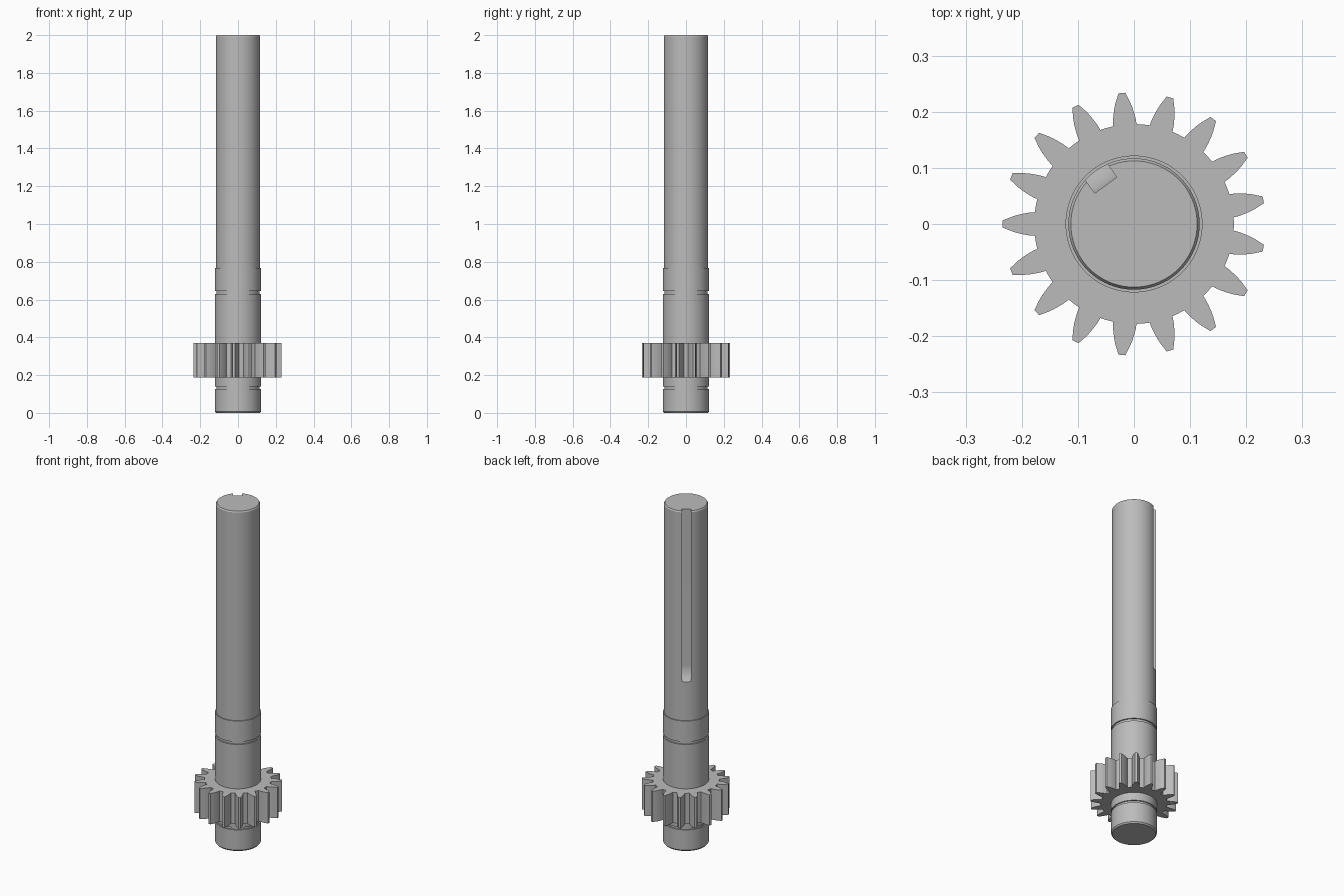
import bpy, bmesh, math
from mathutils import Matrix

cube = bpy.data.objects.get("Cube")
if cube:
    bpy.data.objects.remove(cube, do_unlink=True)

# Single plain steel colour
steel = bpy.data.materials.new("steel_grey")
steel.use_nodes = True
GREY = (0.5, 0.5, 0.5, 1)
steel.diffuse_color = GREY
steel.node_tree.nodes["Principled BSDF"].inputs["Base Color"].default_value = GREY


def finish(name, bm):
    """Turn a bmesh into a named steel object."""
    bmesh.ops.recalc_face_normals(bm, faces=bm.faces)
    mesh = bpy.data.meshes.new(name)
    bm.to_mesh(mesh)
    bm.free()
    obj = bpy.data.objects.new(name, mesh)
    mesh.materials.append(steel)
    bpy.context.collection.objects.link(obj)
    return obj


def activate(obj):
    bpy.ops.object.select_all(action="DESELECT")
    obj.select_set(True)
    bpy.context.view_layer.objects.active = obj


def bridge(bm, a, b):
    """Join two closed rings of vertices with quads."""
    n = len(a)
    for i in range(n):
        j = (i + 1) % n
        bm.faces.new((a[i], a[j], b[j], b[i]))


# Stepped shaft, turned from a (radius, height) profile
R_BIG, R_TOP, R_GROOVE, SEGMENTS = 0.122, 0.117, 0.115, 96
profile = [(0.116, 0), (R_BIG, 0.008)]
for low, high in ((0.127, 0.14), (0.63, 0.645)):
    profile += [(R_BIG, low), (R_GROOVE, low), (R_GROOVE, high), (R_BIG, high)]
profile += [(R_BIG, 0.768), (R_TOP, 0.768), (R_TOP, 1.993), (0.1125, 2)]

bm = bmesh.new()
rings = []
for r, z in profile:
    angles = [math.tau * i / SEGMENTS for i in range(SEGMENTS)]
    rings.append([bm.verts.new((r * math.cos(a), r * math.sin(a), z)) for a in angles])
for lower, upper in zip(rings, rings[1:]):
    bridge(bm, lower, upper)
bm.faces.new(rings[0])
bm.faces.new(rings[-1])
shaft = finish("shaft", bm)

# Keyway cutter: flat floor with a curved run-out at its lower end
FLOOR, RUNOUT, KEY_END, HALF_WIDTH = 0.0855, 0.13, 1.08, 0.0243
side = [(0.16, 2.1), (FLOOR, 2.1)]
for i in range(13):
    t = math.radians(50) * i / 12
    side.append((FLOOR + RUNOUT * (1 - math.cos(t)), KEY_END - RUNOUT * math.sin(t)))
side.append((0.16, side[-1][1]))
bm = bmesh.new()
left = [bm.verts.new((r, HALF_WIDTH, z)) for r, z in side]
right = [bm.verts.new((r, -HALF_WIDTH, z)) for r, z in side]
bridge(bm, left, right)
bm.faces.new(left)
bm.faces.new(right)
bm.transform(Matrix.Rotation(math.radians(126), 4, "Z"))
cutter = finish("keyway_cutter", bm)
cutter.hide_render = True

activate(shaft)
cut = shaft.modifiers.new("keyway", "BOOLEAN")
cut.operation = "DIFFERENCE"
cut.solver = "EXACT"
cut.object = cutter
bpy.ops.object.modifier_apply(modifier=cut.name)
bpy.data.objects.remove(cutter, do_unlink=True)

# Pinion gear: one tooth flank (radius, half width), mirrored and repeated
TEETH, Z_LOW, Z_HIGH = 17, 0.188, 0.369
flank = [(0.178, 0.0212), (0.188, 0.0204), (0.198, 0.0185), (0.208, 0.0162),
         (0.218, 0.0130), (0.227, 0.0092), (0.2345, 0.0062)]
tooth = [(r, -w) for r, w in flank] + [(r, w) for r, w in reversed(flank)]
outline = []
for k in range(TEETH):
    mid = math.pi + math.tau * k / TEETH
    outline += [(r, mid + math.atan2(w, r)) for r, w in tooth]
    outline.append((0.178, mid + math.pi / TEETH))

bm = bmesh.new()


def gear_ring(z, radius=None):
    return [bm.verts.new(((radius or r) * math.cos(a), (radius or r) * math.sin(a), z))
            for r, a in outline]


loops = [gear_ring(Z_LOW, 0.12), gear_ring(Z_LOW), gear_ring(Z_HIGH), gear_ring(Z_HIGH, 0.12)]
for k in range(4):
    bridge(bm, loops[k], loops[(k + 1) % 4])
gear = finish("pinion_gear", bm)

# Smooth turned surfaces, crisp edges
for obj in (shaft, gear):
    activate(obj)
    bpy.ops.object.shade_smooth_by_angle(angle=math.radians(25))
